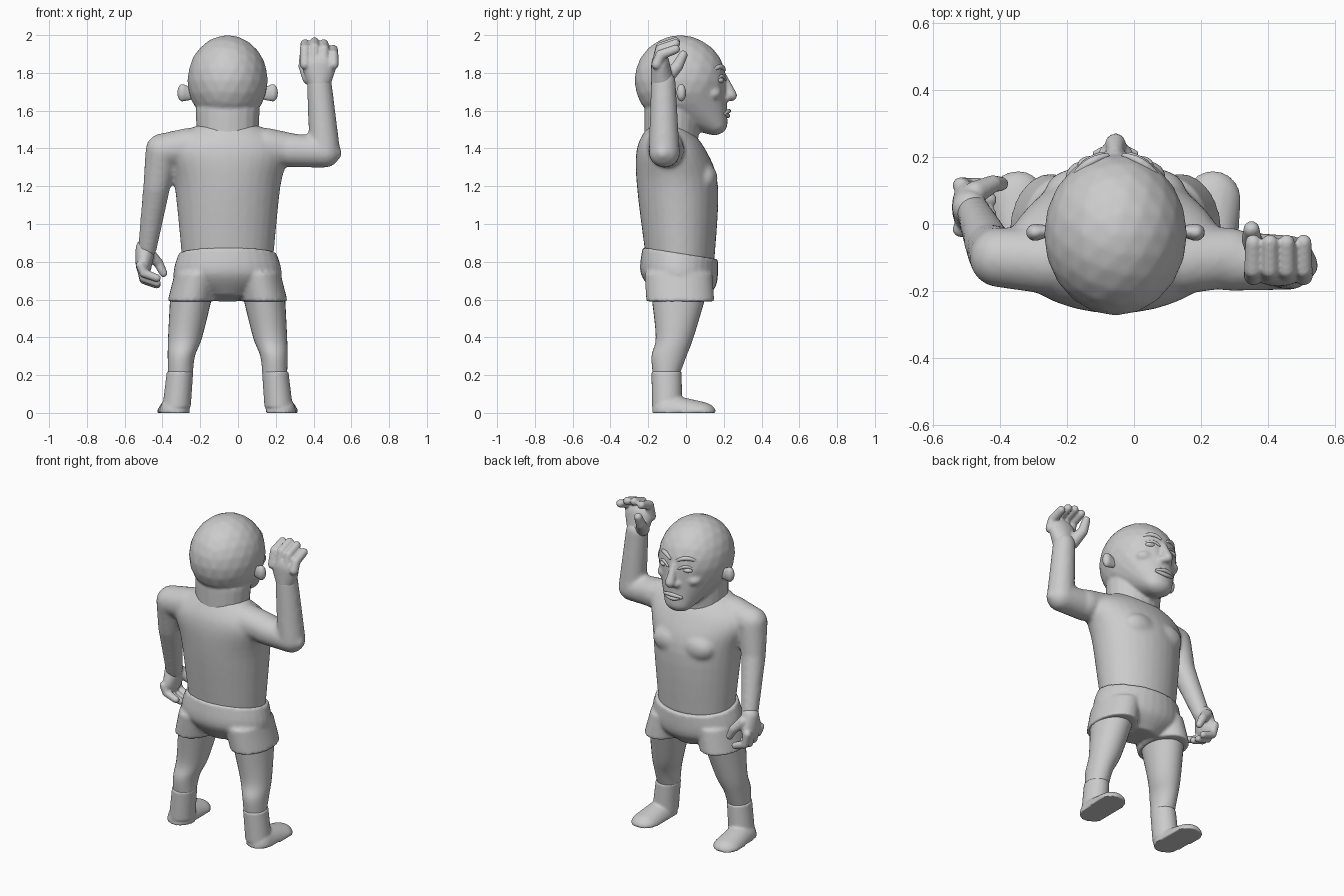
import bpy, bmesh, math
from mathutils import Vector, Matrix

default_cube = bpy.data.objects.get("Cube")
if default_cube:
    bpy.data.objects.remove(default_cube, do_unlink=True)

MIDDLE = -.055      # the figure's own middle line in x
SIDES = {"left": 1, "right": -1}

grey = bpy.data.materials.new("plain_grey")
grey.use_nodes = True
grey.diffuse_color = (.6, .6, .6, 1)
grey.node_tree.nodes["Principled BSDF"].inputs["Base Color"].default_value = grey.diffuse_color

# Unit ball points, shared by every rounded part
pattern = bmesh.new()
bmesh.ops.create_icosphere(pattern, subdivisions=3, radius=1)
BALL = [vert.co.copy() for vert in pattern.verts]
pattern.free()


def hull(bm, *beads):
    """Skin stretched over beads, each x, y, z and then one radius or three."""
    verts = []
    for x, y, z, *radius in beads:
        size = Vector(radius if len(radius) > 1 else radius * 3)
        verts += [bm.verts.new(Vector((x, y, z)) + point * size) for point in BALL]
    result = bmesh.ops.convex_hull(bm, input=verts, use_existing_faces=False)
    inside = {item for item in result["geom_interior"] if isinstance(item, bmesh.types.BMVert)}
    bmesh.ops.delete(bm, geom=list(inside), context='VERTS')


def limb(bm, *beads):
    """Rounded limb running from bead to bead."""
    for start, end in zip(beads, beads[1:]):
        hull(bm, start, end)


def curve_through(before, start, end, after, t):
    """Smooth curve between start and end."""
    bend = start * 2 + (end - before) * t
    bend += (before * 2 - start * 5 + end * 4 - after) * t * t
    bend += (start * 3 - before - end * 3 + after) * t * t * t
    return bend / 2


def loft(bm, side, rings, tilt=0, sides=32, steps=5):
    """Flat-ended body of oval rings: z, offset from middle, half width, y centre, half depth."""
    rings = [Vector(ring) for ring in rings]
    padded = [rings[0], *rings, rings[-1]]
    rows = [curve_through(*group, step / steps)
            for group in zip(padded, padded[1:], padded[2:], padded[3:])
            for step in range(steps)]
    loops = []
    for z, offset, width, centre, depth in rows + [rings[-1]]:
        loop = []
        for k in range(sides):
            angle = math.tau * k / sides
            x = MIDDLE + side * offset + width * math.cos(angle)
            y = centre + depth * math.sin(angle)
            loop.append(bm.verts.new((x, y, z - tilt * y)))
        loops.append(loop)
    bm.faces.new(loops[0])
    bm.faces.new(loops[-1])
    for low, high in zip(loops, loops[1:]):
        for k in range(sides):
            bm.faces.new((low[k - 1], low[k], high[k], high[k - 1]))


def finish(name, bm, voxel=0, relax=3):
    """Make the object; a voxel size fuses overlapping pieces into one skin."""
    bmesh.ops.recalc_face_normals(bm, faces=bm.faces)
    mesh = bpy.data.meshes.new(name)
    bm.to_mesh(mesh)
    bm.free()
    mesh.materials.append(grey)
    part = bpy.data.objects.new(name, mesh)
    bpy.context.collection.objects.link(part)
    bpy.ops.object.select_all(action='DESELECT')
    part.select_set(True)
    bpy.context.view_layer.objects.active = part
    bpy.ops.object.shade_smooth_by_angle(angle=math.radians(50))
    if voxel:
        fuse = part.modifiers.new("Fuse", 'REMESH')
        fuse.mode = 'VOXEL'
        fuse.voxel_size = voxel
        fuse.use_smooth_shade = True
        soften = part.modifiers.new("Soften", 'SMOOTH')
        soften.iterations = relax


def hand(name, placement):
    """Hand with its wrist at the origin, fingers up and curling to +y, thumb on -x."""
    bm = bmesh.new()
    limb(bm, (0, 0, 0, .06), (0, -.01, .09, .09, .05, .08))
    for finger in range(4):
        x = (finger - 1.5) * .05
        top = .22 - (finger - 1) ** 2 / 100
        limb(bm, (x, -.03, .1, .028), (x, -.01, top - .03, .027), (x, .07, top, .024))
    limb(bm, (-.05, .02, .03, .04), (-.08, .08, .09, .03), (-.08, .11, .15, .024))
    bm.transform(placement)
    finish(name, bm, .007)


def face_arc(name, side, inner, outer, front, z, lift, thick):
    """Thin arched ridge that follows the curve of the face."""
    bm = bmesh.new()
    beads = []
    for step in range(7):
        t = step / 6
        x = inner + (outer - inner) * t
        arch = math.sin(math.pi * t)
        beads.append((MIDDLE + side * x, front - 4 * x * x, z + lift * arch,
                      thick * (.6 + .4 * arch)))
    limb(bm, *beads)
    finish(name, bm)


# Torso with shoulders, chest and both arms
bm = bmesh.new()
loft(bm, 0, [(.8, 0, .24, -.03, .18), (1.2, 0, .28, -.045, .215),
             (1.4, 0, .32, -.08, .18), (1.52, 0, .17, -.1, .1)])
for side in SIDES.values():
    hull(bm, (MIDDLE + side * .1, .1, 1.24, .11, .068, .08))
    limb(bm, (MIDDLE + side * .2, -.11, 1.41, .1), (MIDDLE + side * .34, -.1, 1.39, .09))
limb(bm, (-.4, -.1, 1.39, .09), (-.43, -.07, 1.2, .072), (-.48, .04, .87, .05))
elbow = (.46, -.115, 1.38, .082)
limb(bm, (.28, -.11, 1.39, .09), elbow, (.43, -.12, 1.75, .066))
limb(bm, elbow, (.52, -.125, 1.375, .032))
finish("torso_and_arms", bm, .012, relax=8)

# Hands: one raised, the other hanging and mirrored
hand("raised_hand", Matrix.Translation((.43, -.125, 1.745)))
hanging = Matrix(((0, 1, 0), (-1, 0, 0), (0, 0, -1))).to_4x4()
hand("lowered_hand", Matrix.Translation((-.49, .05, .87)) @ hanging @ Matrix.Scale(.87, 4))

# Shorts
bm = bmesh.new()
loft(bm, 0, [(.6, 0, .12, -.04, .12), (.7, 0, .28, -.04, .2),
             (.84, 0, .26, -.03, .2)], tilt=.16)
for side in SIDES.values():
    loft(bm, side, [(.59, .195, .123, -.03, .18), (.74, .16, .12, -.04, .18)])
finish("shorts", bm, .011)

# Legs and boots
for label, side in SIDES.items():
    bm = bmesh.new()
    loft(bm, side, [(.2, .25, .065, -.105, .07), (.3, .245, .072, -.09, .092),
                    (.4, .225, .09, -.06, .1), (.6, .195, .11, -.04, .14)])
    finish(label + "_leg", bm)

    bm = bmesh.new()
    heel = (MIDDLE + side * .28, -.1, 0, .08, .08, .1)
    toe = (MIDDLE + side * .29, .07, 0, .085, .09, .06)
    hull(bm, heel, toe)
    for vert in bm.verts:
        vert.co.z = max(vert.co.z, 0)
    loft(bm, side, [(.03, .27, .075, -.1, .08), (.22, .252, .07, -.103, .08)])
    finish(label + "_boot", bm, .008)

# Head: skull drawn down to the chin, with neck, nose and cheeks
bm = bmesh.new()
hull(bm, (MIDDLE, -.03, 1.76, .213, .243, .24), (MIDDLE, .15, 1.53, .09, .07, .06))
limb(bm, (MIDDLE, -.08, 1.4, .16, .14, .1), (MIDDLE, -.07, 1.6, .17, .15, .1))
limb(bm, (MIDDLE, .2, 1.78, .018), (MIDDLE, .24, 1.68, .031))
for side in SIDES.values():
    hull(bm, (MIDDLE + side * .027, .215, 1.667, .022))
    hull(bm, (MIDDLE + side * .09, .14, 1.69, .06, .05, .04))
finish("head", bm, .009, relax=5)

# Lips
face_arc("upper_lip", 1, -.06, .06, .226, 1.59, .008, .012)
face_arc("lower_lip", 1, -.06, .06, .222, 1.585, -.012, .012)

# Ears, eyes, eyelids and brows
for label, side in SIDES.items():
    bm = bmesh.new()
    limb(bm, (MIDDLE + side * .2, -.02, 1.69, .03, .016, .035),
         (MIDDLE + side * .24, -.025, 1.695, .027, .026, .048))
    finish(label + "_ear", bm, .008)
    bm = bmesh.new()
    hull(bm, (MIDDLE + side * .078, .172, 1.76, .036, .03, .017))
    finish(label + "_eye", bm)
    face_arc(label + "_eyelid", side, .036, .12, .215, 1.763, .02, .009)
    face_arc(label + "_brow", side, .026, .126, .206, 1.815, .018, .013)
